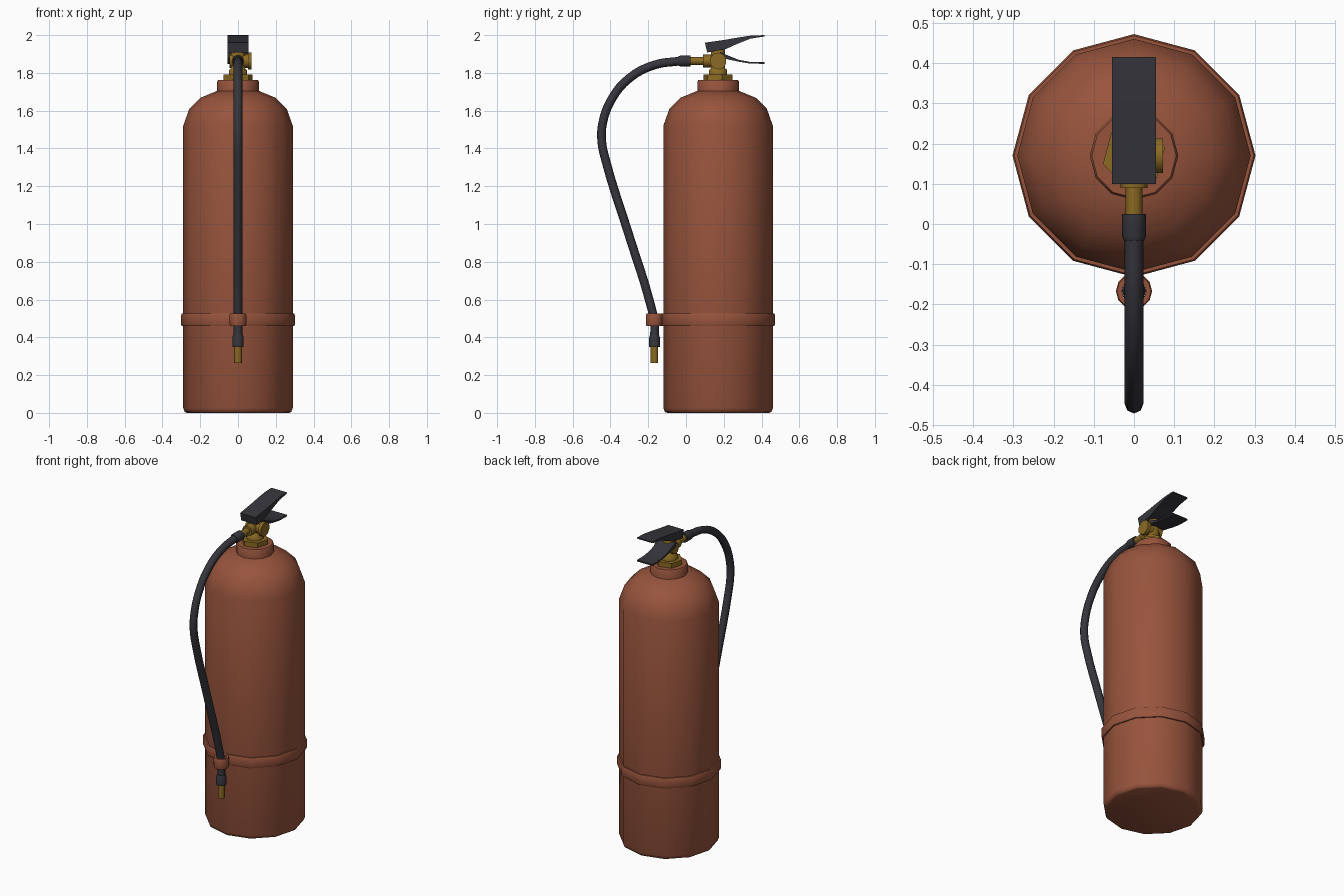
import bpy, bmesh, math
from mathutils import Matrix, Vector

if "Cube" in bpy.data.objects:
    bpy.data.objects.remove(bpy.data.objects["Cube"])


def material(name, rgb):
    m = bpy.data.materials.new(name)
    m.diffuse_color = (*rgb, 1)
    m.use_nodes = True
    m.node_tree.nodes["Principled BSDF"].inputs["Base Color"].default_value = m.diffuse_color
    return m


RED = material("brick_red", (0.31, 0.088, 0.046))
BRASS = material("brass", (0.26, 0.145, 0.017))
DARK = material("dark_rubber", (0.036, 0.036, 0.045))


def finish(name, bm, mat, angle=50):
    bmesh.ops.recalc_face_normals(bm, faces=bm.faces)
    me = bpy.data.meshes.new(name)
    bm.to_mesh(me)
    bm.free()
    me.materials.append(mat)
    me.shade_smooth()
    me.set_sharp_from_angle(angle=math.radians(angle))
    ob = bpy.data.objects.new(name, me)
    bpy.context.collection.objects.link(ob)
    return ob


def lathe(name, profile, sides, mat, at, axis="Z", ring=False, phase=0, angle=50):
    """Spin (radius, height) points around an axis through 'at'."""
    rot = {"Z": Matrix(), "X": Matrix.Rotation(math.pi / 2, 4, "Y"),
           "Y": Matrix.Rotation(-math.pi / 2, 4, "X")}[axis]
    bm = bmesh.new()
    rows = []
    for r, h in profile:
        row = []
        for i in range(sides):
            a = math.radians(phase) + 2 * math.pi * i / sides
            p = Vector((r * math.cos(a), r * math.sin(a), h))
            row.append(bm.verts.new(rot @ p + Vector(at)))
        rows.append(row)
    pairs = list(zip(rows, rows[1:]))
    if ring:
        pairs.append((rows[-1], rows[0]))
    else:
        bm.faces.new(rows[0])
        bm.faces.new(rows[-1])
    for a, b in pairs:
        for i in range(sides):
            j = (i + 1) % sides
            bm.faces.new((a[i], a[j], b[j], b[i]))
    return finish(name, bm, mat, angle)


def lever(name, top, bottom, half):
    """Strip with matching top and bottom (y, z) outlines, extruded across x."""
    bm = bmesh.new()
    rows = [[bm.verts.new((x, y, z)) for x, (y, z) in
             ((-half, t), (half, t), (half, b), (-half, b))]
            for t, b in zip(top, bottom)]
    for a, b in zip(rows, rows[1:]):
        for i in range(4):
            j = (i + 1) % 4
            bm.faces.new((a[i], a[j], b[j], b[i]))
    bm.faces.new(rows[0])
    bm.faces.new(rows[-1])
    return finish(name, bm, DARK, 40)


CY = 0.17      # tank axis
HY = -0.167    # hanging hose end
VZ = 1.863     # valve outlet height

# Tank with rounded shoulder and neck
lathe("tank", [(0.27, 0), (0.282, 0.005), (0.29, 0.025), (0.29, 1.52), (0.258, 1.61),
               (0.20, 1.668), (0.11, 1.705)], 12, RED, (0, CY, 0))
lathe("neck_collar", [(0.11, 1.69), (0.11, 1.755), (0.105, 1.762)], 12, RED, (0, CY, 0))

# Strap and the clip holding the hose
lathe("strap", [(0.28, 0.46), (0.298, 0.46), (0.302, 0.47), (0.302, 0.515),
                (0.298, 0.525), (0.28, 0.525)], 12, RED, (0, CY, 0), ring=True)
lathe("hose_clip", [(0.03, 0.46), (0.042, 0.46), (0.045, 0.468), (0.045, 0.517),
                    (0.042, 0.525), (0.03, 0.525)], 12, RED, (0, HY, 0), ring=True)

# Brass valve
lathe("hex_nut", [(0.08, 1.755), (0.08, 1.792)], 6, BRASS, (0, CY, 0), phase=15)
lathe("valve_stem", [(0.052, 1.79), (0.052, 1.815), (0.04, 1.825), (0.04, 1.93)],
      8, BRASS, (0, CY, 0), phase=22.5)
lathe("valve_cross_body", [(0.036, -0.045), (0.036, 0.052)], 8, BRASS, (0, CY, VZ), "X")
lathe("gauge", [(0.045, 0.052), (0.045, 0.072)], 10, BRASS, (0, CY, VZ), "X")
lathe("outlet_flange", [(0.034, 0.09), (0.034, 0.14)], 8, BRASS, (0, 0, VZ), "Y")
lathe("outlet_pipe", [(0.021, 0.01), (0.021, 0.10)], 8, BRASS, (0, 0, VZ), "Y")

# Hose with its end collars and nozzle
lathe("upper_hose_collar", [(0.025, -0.042), (0.03, -0.03), (0.03, 0.025)],
      10, DARK, (0, 0, VZ), "Y")
lathe("lower_hose_collar", [(0.03, 0.35), (0.03, 0.40), (0.025, 0.413)],
      10, DARK, (0, HY, 0))
lathe("nozzle", [(0.02, 0.265), (0.02, 0.36)], 8, BRASS, (0, HY, 0))

path = [(-0.03, VZ), (-0.167, 1.842), (-0.30, 1.772), (-0.394, 1.66), (-0.442, 1.53),
        (-0.446, 1.437), (-0.426, 1.34), (-0.307, 0.957), (-0.188, 0.574),
        (HY, 0.475), (HY, 0.40)]
curve = bpy.data.curves.new("hose", "CURVE")
curve.dimensions = "3D"
curve.bevel_depth = 0.023
curve.bevel_resolution = 2
curve.resolution_u = 4
spline = curve.splines.new("BEZIER")
spline.bezier_points.add(len(path) - 1)
for bp, (y, z) in zip(spline.bezier_points, path):
    bp.co = (0, y, z)
    bp.handle_left_type = bp.handle_right_type = "AUTO"
curve.materials.append(DARK)
bpy.context.collection.objects.link(bpy.data.objects.new("hose", curve))

# Squeeze levers
lever("upper_lever",
      [(0.10, 1.96), (0.20, 1.974), (0.27, 1.986), (0.34, 1.997), (0.415, 2.0)],
      [(0.112, 1.908), (0.21, 1.926), (0.27, 1.953), (0.34, 1.981), (0.415, 1.993)], 0.055)
lever("lower_lever",
      [(0.18, 1.91), (0.22, 1.893), (0.28, 1.869), (0.34, 1.858), (0.415, 1.857)],
      [(0.18, 1.88), (0.22, 1.872), (0.28, 1.859), (0.34, 1.849), (0.415, 1.848)], 0.055)
